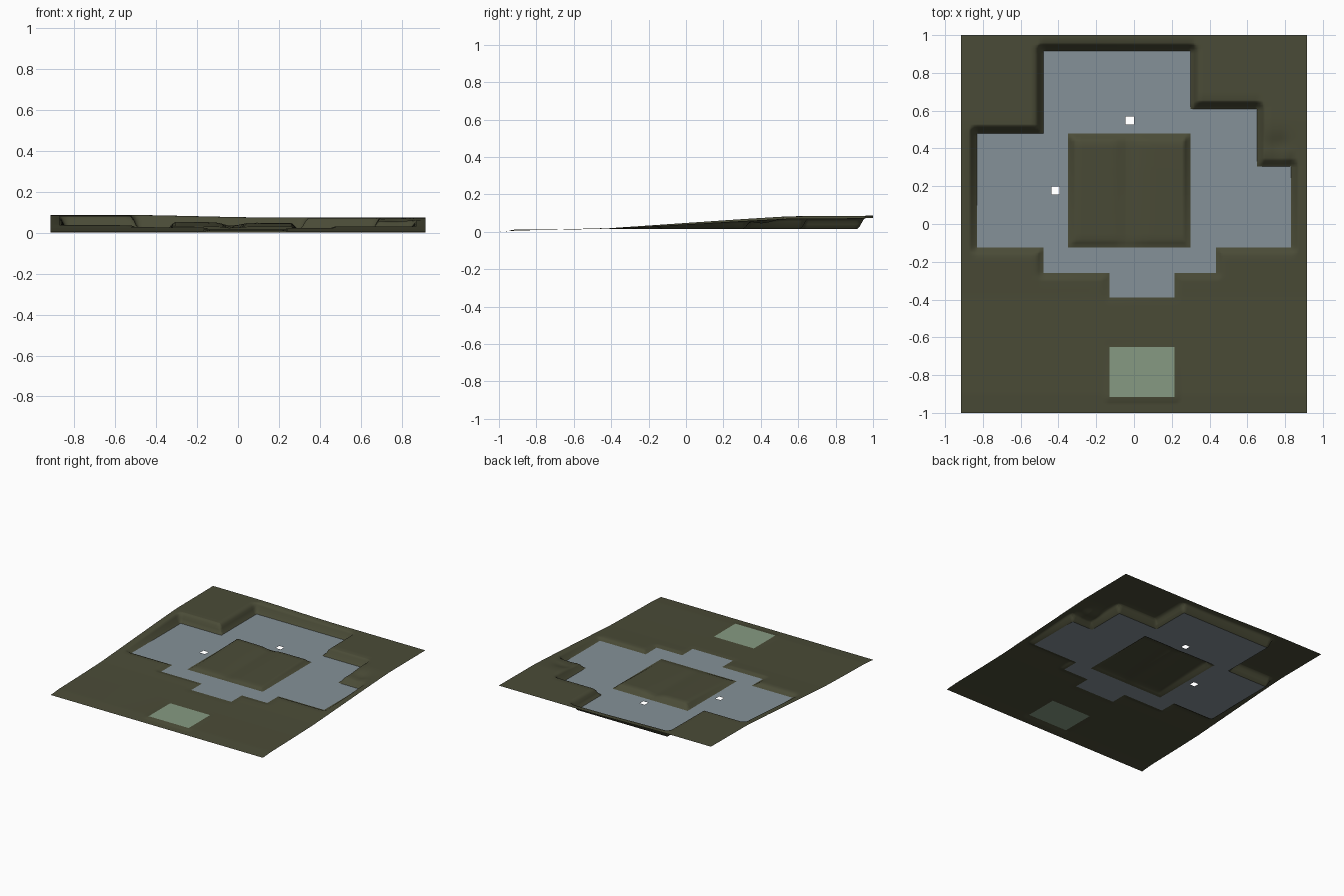
import bpy
import math

if "Cube" in bpy.data.objects:
    bpy.data.objects.remove(bpy.data.objects["Cube"])

# Rectangles as (x0, y0, x1, y1)
FLOOR = [(-0.83, -0.125, -0.35, 0.48), (-0.48, 0.48, 0.30, 0.915),
         (0.30, 0.305, 0.65, 0.61), (0.30, -0.125, 0.83, 0.305),
         (-0.48, -0.26, 0.435, -0.125), (-0.13, -0.39, 0.215, -0.26)]
PAD = [(-0.13, -0.915, 0.215, -0.65)]
HOLES = [(-0.437, 0.156, -0.394, 0.199), (-0.044, 0.527, -0.001, 0.57)]
YARD = (-0.35, -0.125, 0.30, 0.48)
EDGE_X, EDGE_Y = 0.915, 1.0
FLOOR_Z, PAD_Z = 0.016, 0.012
SLOPE = [(-1, 0), (-0.9, .008), (-0.6, .014), (-0.38, .02), (0, .044),
         (0.3, .063), (0.55, .077), (1, .08)]


def inside(x, y, r):
    return r[0] <= x <= r[2] and r[1] <= y <= r[3]


def distance(x, y, rects):
    return min(math.hypot(max(r[0] - x, 0, x - r[2]), max(r[1] - y, 0, y - r[3]))
               for r in rects)


def smooth(t):
    t = min(max(t, 0), 1)
    return t * t * (3 - 2 * t)


def hillside(x, y):
    z = 0
    for (ya, za), (yb, zb) in zip(SLOPE, SLOPE[1:]):
        if ya <= y <= yb:
            z = za + (zb - za) * (y - ya) / (yb - ya)
    z *= 1 - 0.08 * smooth((x + 0.6) / 0.8) * 2 + 0.08
    # small gully beside the right wing
    z -= 0.02 * math.exp(-((x - 0.76) ** 2 + (y - 0.41) ** 2) / 0.004)
    if inside(x, y, YARD):
        # lower courtyard mounds with a shallow valley between them
        z = FLOOR_Z + (z - FLOOR_Z) * 0.65
        z -= (z - FLOOR_Z) * 0.5 * math.exp(-((x + 0.03) / 0.05) ** 2)
    return z


def height(x, y):
    z = hillside(x, y)
    z = FLOOR_Z + (z - FLOOR_Z) * smooth(distance(x, y, FLOOR) / 0.045)
    return PAD_Z + (z - PAD_Z) * smooth(distance(x, y, PAD) / 0.04)


def grid_lines(axis, limit):
    lines = {round(-limit + 2 * limit * i / 40, 3) for i in range(41)}
    for r in FLOOR + PAD:
        for v in (r[axis], r[axis + 2]):
            lines |= {round(v + o, 3) for o in (-0.045, -0.03, -0.015, 0, 0.015, 0.03, 0.045)}
    for r in HOLES:
        lines |= {r[axis], r[axis + 2]}
    return sorted(v for v in lines if -limit <= v <= limit)


XS, YS = grid_lines(0, EDGE_X), grid_lines(1, EDGE_Y)


def sheet(name, color, keep, z_at):
    """Surface made of the grid cells whose centre passes keep()."""
    index, verts, faces = {}, [], []

    def vert(x, y):
        if (x, y) not in index:
            index[x, y] = len(verts)
            verts.append((x, y, z_at(x, y)))
        return index[x, y]

    for xa, xb in zip(XS, XS[1:]):
        for ya, yb in zip(YS, YS[1:]):
            if keep((xa + xb) / 2, (ya + yb) / 2):
                faces.append([vert(xa, ya), vert(xb, ya), vert(xb, yb), vert(xa, yb)])
    mesh = bpy.data.meshes.new(name)
    mesh.from_pydata(verts, [], faces)
    mesh.shade_smooth()
    mat = bpy.data.materials.new(name + "_color")
    mat.diffuse_color = (*color, 1)
    mat.use_nodes = True
    mat.node_tree.nodes["Principled BSDF"].inputs["Base Color"].default_value = mat.diffuse_color
    mesh.materials.append(mat)
    obj = bpy.data.objects.new(name, mesh)
    bpy.context.collection.objects.link(obj)
    return obj


def in_any(x, y, rects):
    return any(inside(x, y, r) for r in rects)


# Sloping earth with banks cut down to the floor
sheet("ground", (0.069, 0.071, 0.038),
      lambda x, y: not in_any(x, y, FLOOR + PAD), height)
# Flat building floor with two small openings
sheet("building_floor", (0.235, 0.283, 0.314),
      lambda x, y: in_any(x, y, FLOOR) and not in_any(x, y, HOLES),
      lambda x, y: FLOOR_Z)
# Separate level pad near the front
sheet("front_pad", (0.238, 0.323, 0.223),
      lambda x, y: in_any(x, y, PAD), lambda x, y: PAD_Z)
